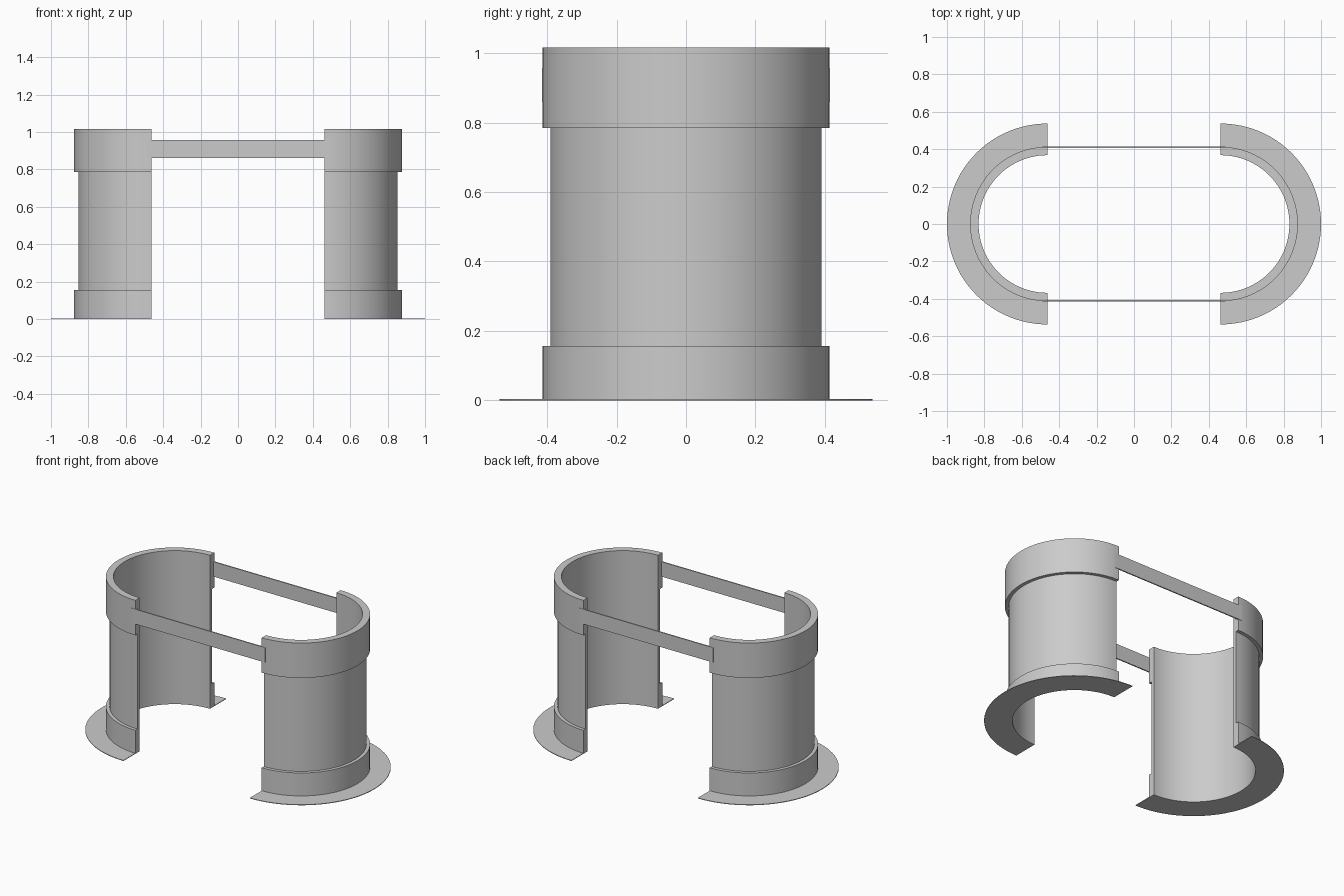
import bpy, bmesh, math

if "Cube" in bpy.data.objects:
    bpy.data.objects.remove(bpy.data.objects["Cube"])

SEGMENTS = 48
CENTRE_X = 0.463      # centre of each half-round shell

grey = bpy.data.materials.new("plain_grey")
grey.diffuse_color = (0.6, 0.6, 0.6, 1)
grey.use_nodes = True
grey.node_tree.nodes["Principled BSDF"].inputs["Base Color"].default_value = grey.diffuse_color


def finish(name, bm):
    bmesh.ops.recalc_face_normals(bm, faces=bm.faces)
    mesh = bpy.data.meshes.new(name)
    bm.to_mesh(mesh)
    bm.free()
    mesh.materials.append(grey)
    obj = bpy.data.objects.new(name, mesh)
    bpy.context.collection.objects.link(obj)
    bpy.ops.object.select_all(action='DESELECT')
    obj.select_set(True)
    bpy.context.view_layer.objects.active = obj
    bpy.ops.object.shade_smooth_by_angle(angle=math.radians(30))
    return obj


def half_ring(name, profile, side):
    """Sweep a closed (radius, height) profile through a half turn."""
    bm = bmesh.new()
    rows = []
    for i in range(SEGMENTS + 1):
        a = math.pi * (i / SEGMENTS - 0.5)
        rows.append([bm.verts.new((side * (CENTRE_X + r * math.cos(a)), r * math.sin(a), z))
                     for r, z in profile])
    n = len(profile)
    for a, b in zip(rows, rows[1:]):
        for j in range(n):
            k = (j + 1) % n
            bm.faces.new((a[j], a[k], b[k], b[j]))
    bm.faces.new(rows[0])
    bm.faces.new(rows[-1])
    return finish(name, bm)


def box(name, x, y, z):
    bm = bmesh.new()
    bmesh.ops.create_cube(bm, size=1)
    for v in bm.verts:
        v.co = [lo + (c + 0.5) * (hi - lo) for c, (lo, hi) in zip(v.co, (x, y, z))]
    return finish(name, bm)


# Wall with a thicker band at the foot and at the top
wall = [(0.368, 0), (0.413, 0), (0.413, 0.156), (0.391, 0.156),
        (0.391, 0.785), (0.413, 0.785), (0.413, 1.016), (0.368, 1.016)]
# Thin flat skirt lying on the ground
skirt = [(0.413, 0), (0.537, 0), (0.537, 0.004), (0.413, 0.004)]

for label, side in (("left", -1), ("right", 1)):
    half_ring(label + "_shell", wall, side)
    half_ring(label + "_skirt", skirt, side)

# Flat bars joining the two shells
for label, side in (("front", -1), ("back", 1)):
    box(label + "_bar", (-0.49, 0.49), sorted((side * 0.407, side * 0.415)), (0.86, 0.958))
